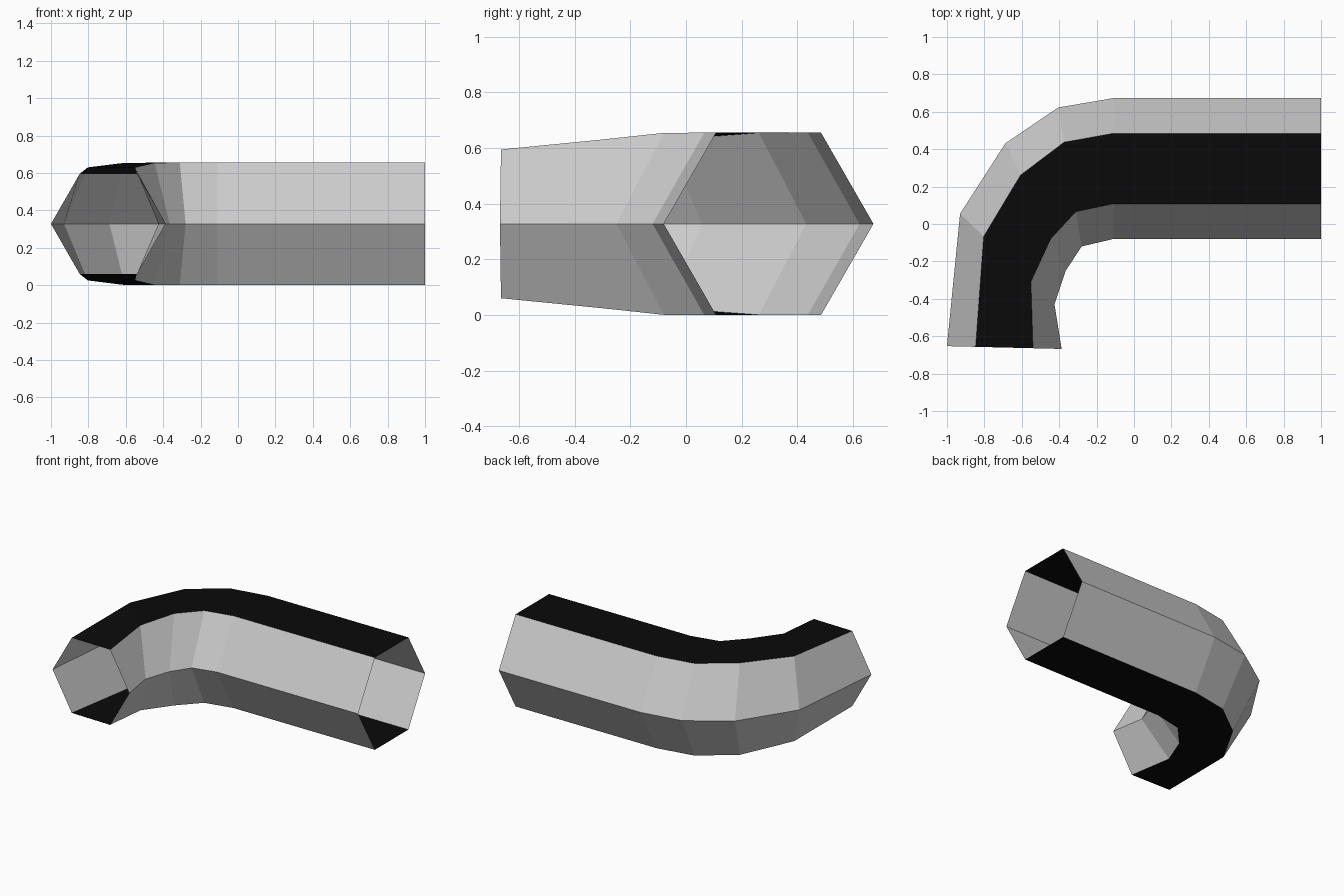
import bpy, bmesh
from mathutils import Vector

if "Cube" in bpy.data.objects:
    bpy.data.objects.remove(bpy.data.objects["Cube"])

MID_Z = 0.3275

# Cross-sections along the bend: outer corner, inner corner, half height
sections = [
    ((1.0, 0.673), (1.0, -0.08), 0.3275),
    ((-0.11, 0.673), (-0.11, -0.08), 0.3275),
    ((-0.405, 0.623), (-0.28, -0.12), 0.3275),
    ((-0.687, 0.432), (-0.365, -0.25), 0.3265),
    ((-0.93, 0.055), (-0.425, -0.43), 0.302),
    ((-1.0, -0.653), (-0.387, -0.668), 0.267),
]
# Hexagon corners: fraction from outer to inner corner, vertical direction
corners = [(0, 0), (0.25, 1), (0.75, 1), (1, 0), (0.75, -1), (0.25, -1)]


def material(name, value):
    mat = bpy.data.materials.new(name)
    mat.diffuse_color = (value, value, value, 1)
    mat.use_nodes = True
    mat.node_tree.nodes["Principled BSDF"].inputs["Base Color"].default_value = mat.diffuse_color
    return mat


# Open-ended hexagonal tube with black top and bottom strips
bm = bmesh.new()
rings = []
for outer, inner, half in sections:
    a, b = Vector(outer), Vector(inner)
    rings.append([bm.verts.new((*a.lerp(b, t), MID_Z + s * half))
                  for t, s in corners])
for r0, r1 in zip(rings, rings[1:]):
    for i in range(6):
        j = (i + 1) % 6
        face = bm.faces.new((r0[i], r0[j], r1[j], r1[i]))
        face.material_index = 1 if i in (1, 4) else 0
bm.normal_update()
if bm.faces[:][1].normal.z < 0:
    bmesh.ops.reverse_faces(bm, faces=bm.faces[:])

mesh = bpy.data.meshes.new("bent_tube")
bm.to_mesh(mesh)
bm.free()
mesh.materials.append(material("grey", 0.8))
mesh.materials.append(material("black", 0.003))
tube = bpy.data.objects.new("bent_tube", mesh)
bpy.context.collection.objects.link(tube)
